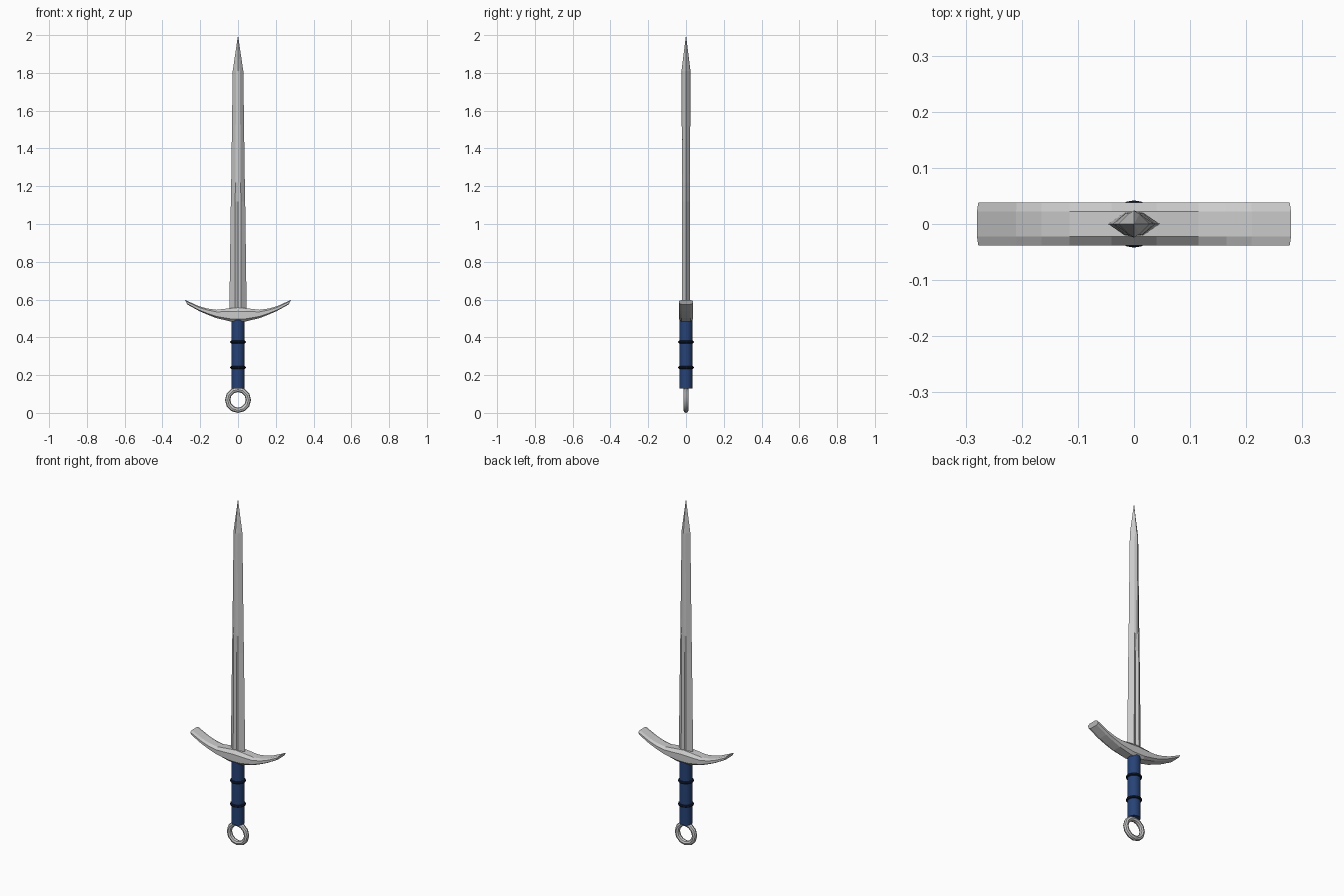
import bpy, bmesh, math

if "Cube" in bpy.data.objects:
    bpy.data.objects.remove(bpy.data.objects["Cube"])


def material(name, color):
    m = bpy.data.materials.new(name)
    m.diffuse_color = (*color, 1)
    m.use_nodes = True
    m.node_tree.nodes["Principled BSDF"].inputs["Base Color"].default_value = m.diffuse_color
    return m


def loft(name, rings, tip=None):
    """Skin a list of equal-length closed sections; optional end point."""
    bm = bmesh.new()
    loops = [[bm.verts.new(p) for p in r] for r in rings]
    n = len(rings[0])
    for a, b in zip(loops, loops[1:]):
        for i in range(n):
            j = (i + 1) % n
            bm.faces.new((a[i], a[j], b[j], b[i]))
    bm.faces.new(loops[0])
    if tip:
        t = bm.verts.new(tip)
        for i in range(n):
            bm.faces.new((loops[-1][i], loops[-1][(i + 1) % n], t))
    else:
        bm.faces.new(loops[-1])
    bmesh.ops.recalc_face_normals(bm, faces=bm.faces)
    me = bpy.data.meshes.new(name)
    bm.to_mesh(me)
    bm.free()
    ob = bpy.data.objects.new(name, me)
    bpy.context.collection.objects.link(ob)
    return ob


def smooth(name, mat=None):
    ob = bpy.context.object
    ob.name = name
    bpy.ops.object.shade_smooth_by_angle(angle=math.radians(40))
    if mat:
        ob.data.materials.append(mat)
    return ob


blue = material("blue_grip", (0.02, 0.055, 0.18))
navy = material("dark_band", (0.006, 0.012, 0.035))


# Blade: fullered diamond section, the fuller fading into a centre ridge
def blade_section(z, edge, ridge_x, ridge_y, mid_y):
    return [(edge, 0, z), (ridge_x, ridge_y, z), (0, mid_y, z), (-ridge_x, ridge_y, z),
            (-edge, 0, z), (-ridge_x, -ridge_y, z), (0, -mid_y, z), (ridge_x, -ridge_y, z)]


loft("blade", [
    blade_section(0.52, 0.046, 0.016, 0.021, 0.012),
    blade_section(1.12, 0.038, 0.015, 0.020, 0.012),
    blade_section(1.22, 0.036, 0.014, 0.020, 0.021),
    blade_section(1.81, 0.028, 0.010, 0.018, 0.024),
], tip=(0, 0, 2.0))


# Crossguard: upswept crescent, chamfered section (x, top z, bottom x, bottom z)
half = [(0, 0.557, 0, 0.482), (0.04, 0.554, 0.04, 0.484), (0.115, 0.546, 0.115, 0.502),
        (0.165, 0.553, 0.163, 0.521), (0.21, 0.566, 0.207, 0.540), (0.28, 0.598, 0.270, 0.575)]


def guard_section(tx, tz, bx, bz):
    pts = []
    for y, t in [(0.022, 0), (0.038, 0.25), (0.038, 0.8), (0.024, 1),
                 (-0.024, 1), (-0.038, 0.8), (-0.038, 0.25), (-0.022, 0)]:
        pts.append((tx + (bx - tx) * t, y, tz + (bz - tz) * t))
    return pts


left = [(-a, b, -c, d) for a, b, c, d in reversed(half[1:])]
loft("crossguard", [guard_section(*s) for s in left + half])

# Grip
bpy.ops.mesh.primitive_cylinder_add(vertices=20, radius=0.034, depth=0.365,
                                    location=(0, 0, 0.3125))
smooth("grip", blue)

# Grip bands
for i, z in enumerate((0.24, 0.375)):
    bpy.ops.mesh.primitive_torus_add(major_segments=20, minor_segments=8, location=(0, 0, z),
                                     major_radius=0.034, minor_radius=0.008)
    smooth(f"grip_band_{i + 1}", navy)

# Ring pommel
bpy.ops.mesh.primitive_torus_add(major_segments=12, minor_segments=8, location=(0, 0, 0.069),
                                 rotation=(math.pi / 2, 0, 0),
                                 major_radius=0.055, minor_radius=0.014)
smooth("ring_pommel")
